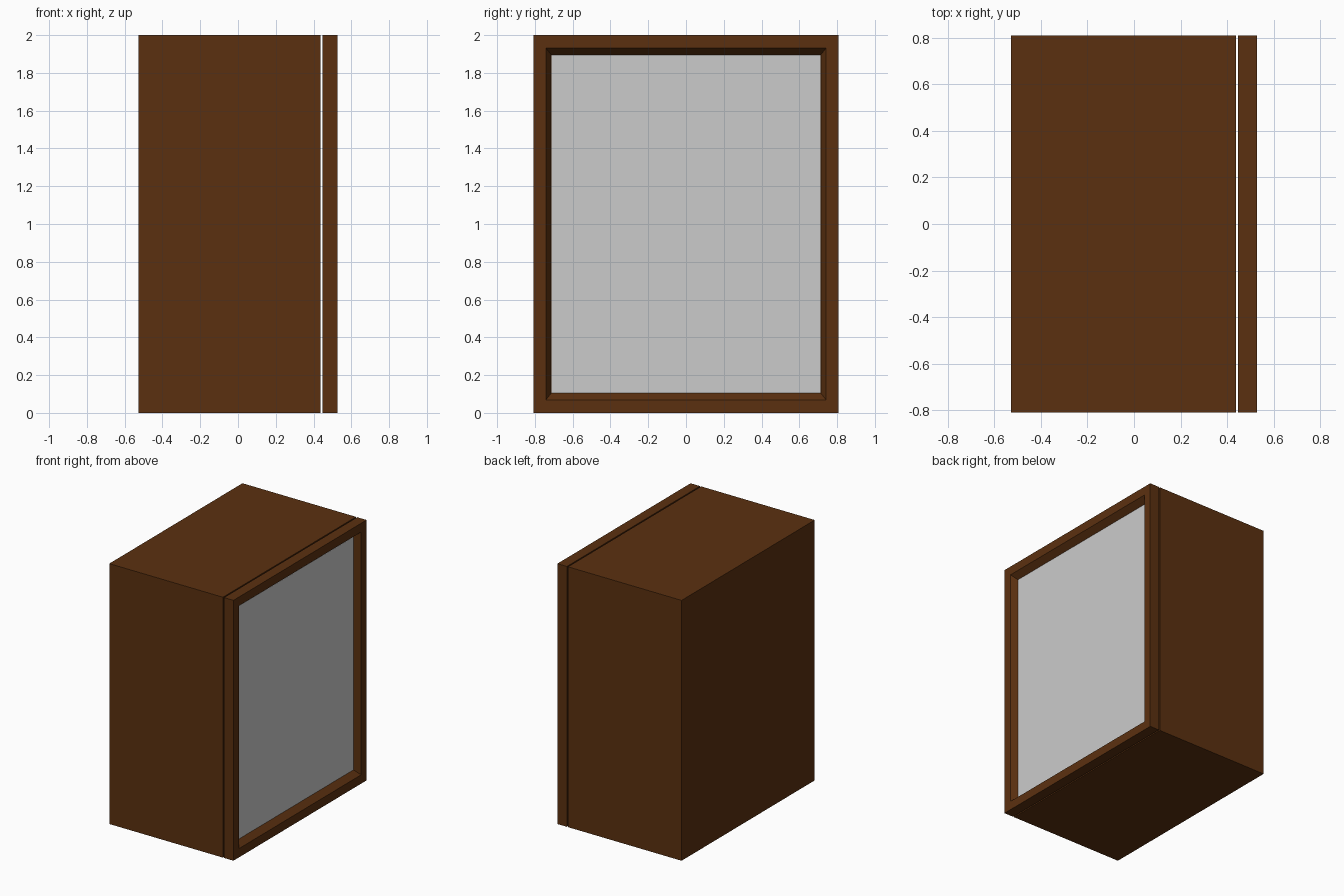
import bpy
import bmesh
from mathutils import Matrix, Vector

if "Cube" in bpy.data.objects:
    bpy.data.objects.remove(bpy.data.objects["Cube"])

wood = bpy.data.materials.new("dark_wood")
wood.diffuse_color = (0.105, 0.030, 0.005, 1)
wood.use_nodes = True
wood.node_tree.nodes["Principled BSDF"].inputs["Base Color"].default_value = wood.diffuse_color


def box(name, x0, x1, y, z0, z1, mat=None, recesses=()):
    """Box symmetric in y; each recess (y margin, z margin, depth) steps in its +x face."""
    bm = bmesh.new()
    size = Vector((x1 - x0, 2 * y, z1 - z0))
    centre = Vector(((x0 + x1) / 2, 0, (z0 + z1) / 2))
    bmesh.ops.create_cube(bm, size=1, matrix=Matrix.Translation(centre) @ Matrix.Diagonal(size).to_4x4())
    bm.normal_update()
    face = max(bm.faces, key=lambda f: f.calc_center_median().x)
    for my, mz, depth in recesses:
        bmesh.ops.inset_individual(bm, faces=[face], thickness=0.001)
        for v in face.verts:
            v.co.x -= depth
            v.co.y += (0.001 - my) * (1 if v.co.y > 0 else -1)
            v.co.z += (0.001 - mz) * (1 if v.co.z > centre.z else -1)
    mesh = bpy.data.meshes.new(name)
    bm.to_mesh(mesh)
    bm.free()
    obj = bpy.data.objects.new(name, mesh)
    bpy.context.collection.objects.link(obj)
    if mat:
        mesh.materials.append(mat)
    return obj


# Cabinet carcass, hollow behind the door
box("cabinet_body", -0.528, 0.437, 0.808, 0, 2, wood, [(0.068, 0.068, 0), (0, 0, 0.89)])

# Door frame with sloping inner edge around a shallow recess
box("door_frame", 0.447, 0.527, 0.808, 0, 2, wood, [(0.066, 0.068, 0), (0.029, 0.037, 0.046)])

# Grey panel lying on the floor of the recess
box("door_panel", 0.47, 0.482, 0.713, 0.105, 1.895)
